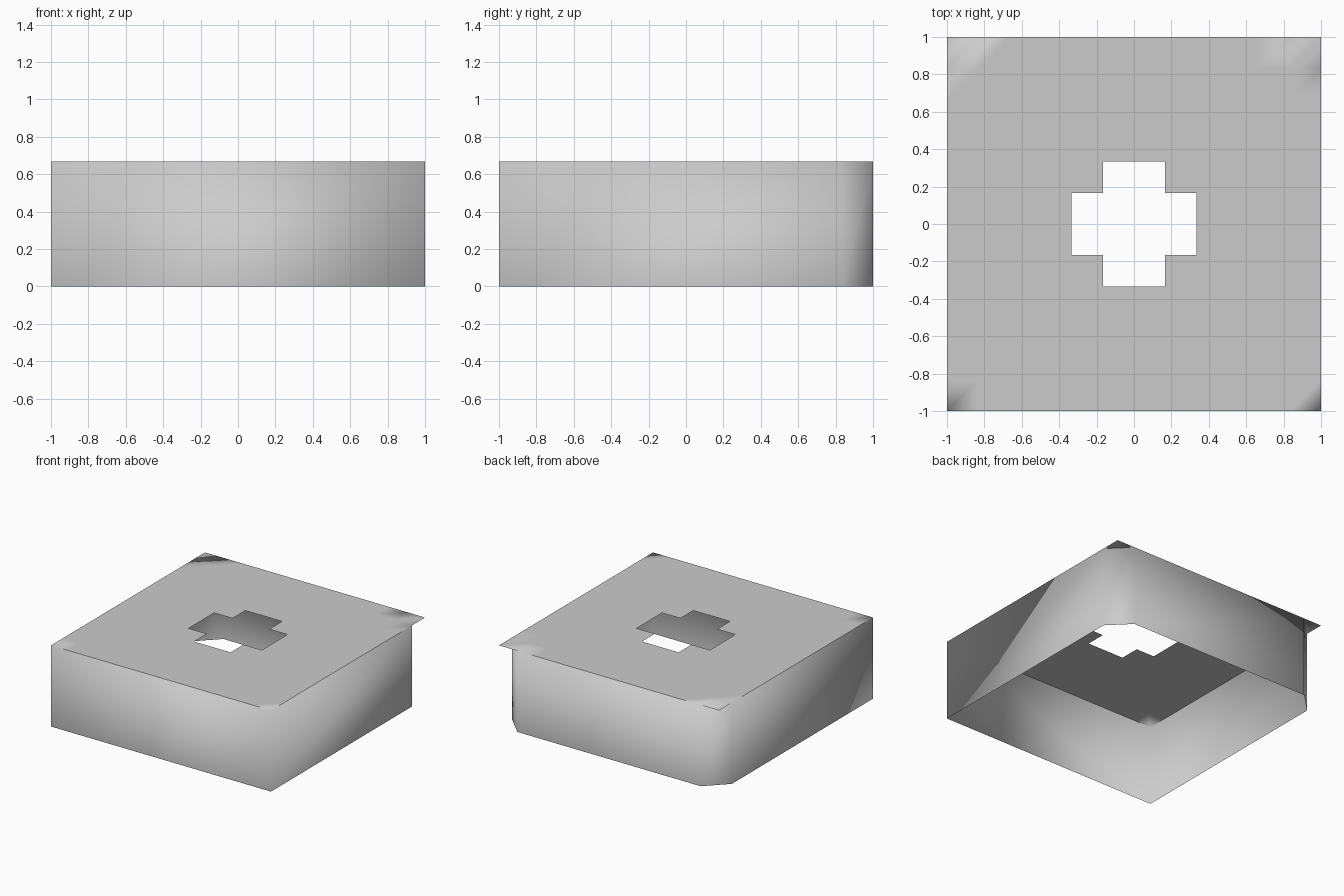
import bpy, bmesh

if "Cube" in bpy.data.objects:
    bpy.data.objects.remove(bpy.data.objects["Cube"])

U = 1 / 6          # grid module
H = 4 * U          # height
N = 6              # half width in modules

bm = bmesh.new()
cache = {}


def vert(i, j, z):
    """Shared vertex at module coordinates i, j."""
    key = (i, j, z)
    if key not in cache:
        cache[key] = bm.verts.new((i * U, j * U, z))
    return cache[key]


def in_cross(cx, cy):
    a, b = sorted((abs(cx), abs(cy)))
    return a < 1 and b < 2


# top plate: module cells with a plus-shaped opening
for i in range(-N, N):
    for j in range(-N, N):
        if not in_cross(i + 0.5, j + 0.5):
            bm.faces.new([vert(*p, H) for p in
                          ((i, j), (i + 1, j), (i + 1, j + 1), (i, j + 1))])

# side walls: square front corners, chamfered back corners, open underneath
outline = [(-N, -N), (N, -N), (N, N - 1), (N - 1, N), (1 - N, N), (-N, N - 1)]
for a, b in zip(outline, outline[1:] + outline[:1]):
    bm.faces.new((vert(*a, 0), vert(*b, 0), vert(*b, H), vert(*a, H)))

# one continuous smooth-shaded shell
for f in bm.faces:
    f.smooth = True

mesh = bpy.data.meshes.new("box_shell")
bm.to_mesh(mesh)
bm.free()
bpy.context.collection.objects.link(bpy.data.objects.new("box_shell", mesh))
